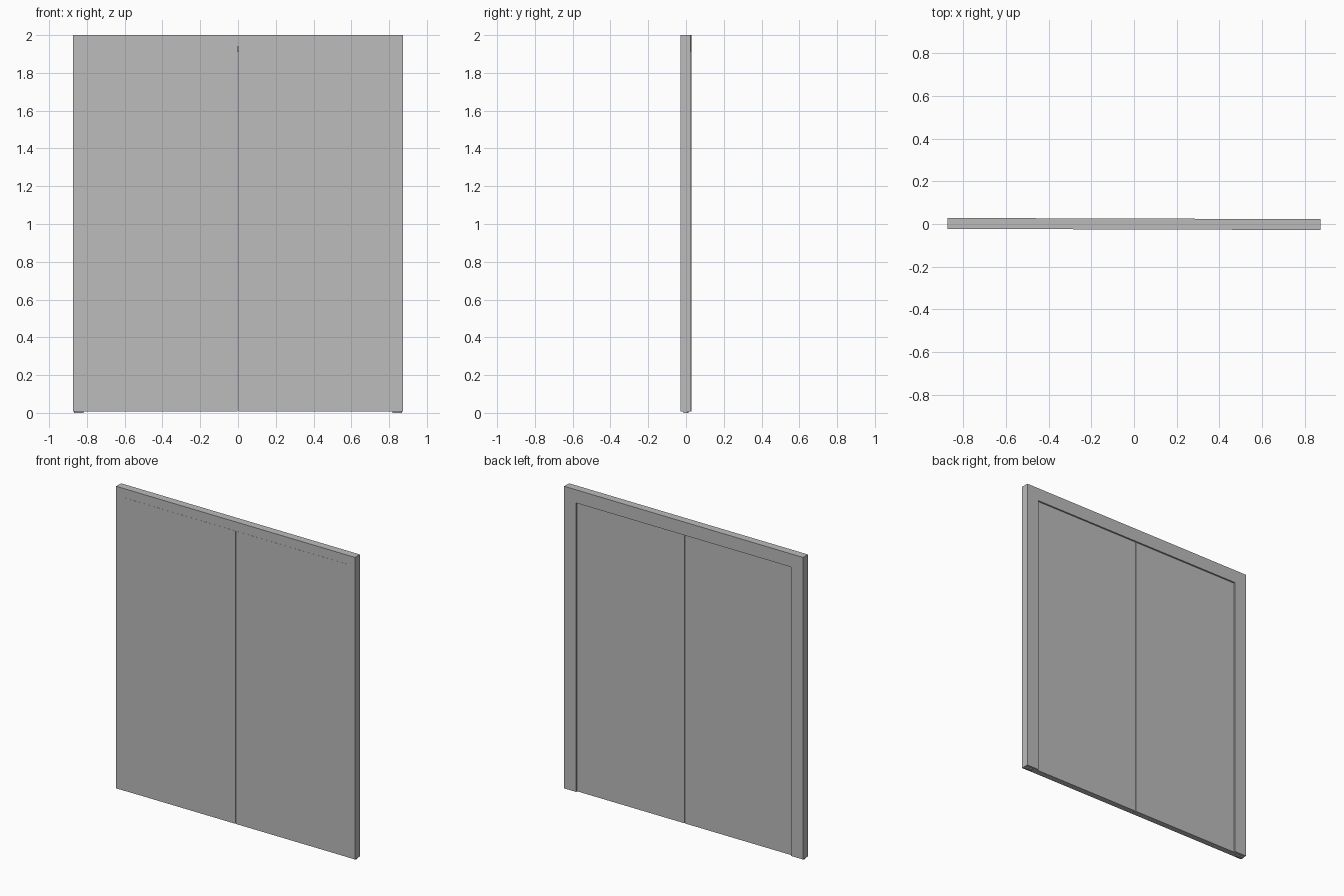
import bpy
import math
from mathutils import Matrix

cube = bpy.data.objects.get("Cube")
if cube:
    bpy.data.objects.remove(cube, do_unlink=True)

grey = bpy.data.materials.new("plain grey")
grey.use_nodes = True
colour = (0.5, 0.5, 0.5, 1)
grey.diffuse_color = colour
grey.node_tree.nodes["Principled BSDF"].inputs["Base Color"].default_value = colour

HALF_W, HALF_D, TOP, BASE = 0.873, 0.0255, 2.0, 0.008
FRONT_TRIM, BACK_TRIM = 0.06, 0.087
STOP_Y = 0.015                      # where the leaves meet the door stop
TURN = Matrix.Rotation(math.radians(-0.18), 4, 'Z')


def extrude(name, outline, y0, y1):
    """Solid made by sweeping an x-z outline from y0 to y1."""
    n = len(outline)
    verts = [(x, y, z) for y in (y0, y1) for x, z in outline]
    faces = [tuple(range(n)), tuple(reversed(range(n, 2 * n)))]
    faces += [(i, i + n, (i + 1) % n + n, (i + 1) % n) for i in range(n)]
    mesh = bpy.data.meshes.new(name)
    mesh.from_pydata(verts, [], faces)
    mesh.transform(TURN)
    mesh.materials.append(grey)
    obj = bpy.data.objects.new(name, mesh)
    bpy.context.collection.objects.link(obj)
    return obj


def rect(x0, x1, z0, z1):
    return [(x0, z0), (x1, z0), (x1, z1), (x0, z1)]


def arch(trim):
    """Outline of two jambs joined by a head."""
    inner, head = HALF_W - trim, TOP - trim
    return [(-HALF_W, BASE), (-inner, BASE), (-inner, head), (inner, head),
            (inner, BASE), (HALF_W, BASE), (HALF_W, TOP), (-HALF_W, TOP)]


# Rebated frame: narrow trim in front, wider stop behind
extrude("door_frame", arch(FRONT_TRIM), -HALF_D, STOP_Y)
extrude("door_stop", arch(BACK_TRIM), STOP_Y, HALF_D)

# Pair of leaves with a narrow gap, and a small foot under each jamb
for side, sign in (("left", 1), ("right", -1)):
    x0, x1 = sorted((sign * 0.002, sign * (HALF_W - FRONT_TRIM - 0.001)))
    extrude(side + "_door_leaf", rect(x0, x1, BASE, TOP - FRONT_TRIM - 0.001),
            -HALF_D + 0.001, STOP_Y)
    x0, x1 = sorted((sign * (HALF_W - 0.055), sign * (HALF_W - 0.005)))
    extrude(side + "_jamb_foot", rect(x0, x1, 0, BASE), -0.01, 0.01)
